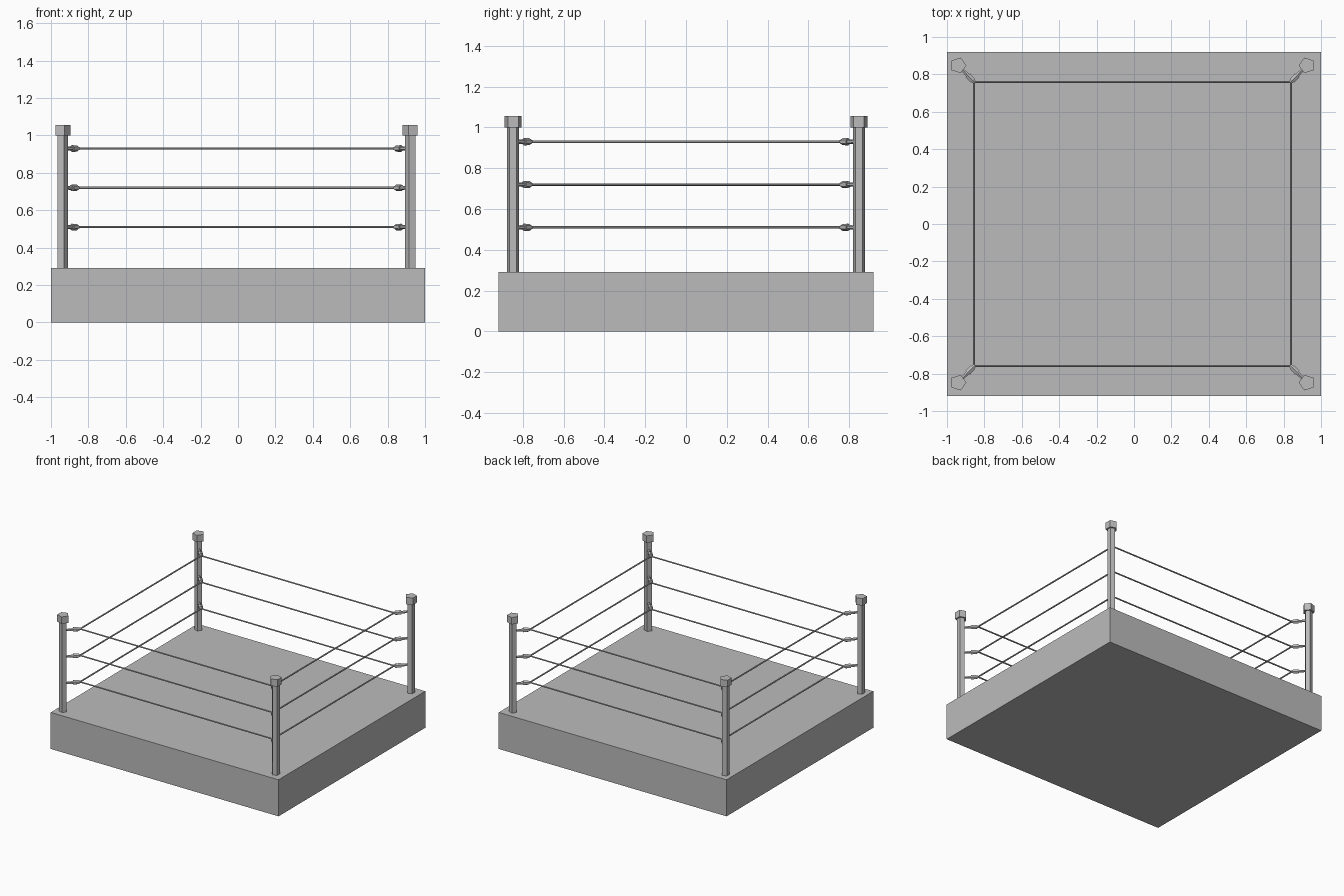
import bpy, math
from mathutils import Vector

cube = bpy.data.objects.get("Cube")
if cube:
    bpy.data.objects.remove(cube, do_unlink=True)

grey = bpy.data.materials.new("plain_grey")
grey.use_nodes = True
colour = (0.5, 0.5, 0.5, 1)
grey.diffuse_color = colour
grey.node_tree.nodes["Principled BSDF"].inputs["Base Color"].default_value = colour

CX = -0.008                      # the posts and ropes sit a touch off centre
POST_X, POST_Y = 0.932, 0.848
ROPE_X, ROPE_Y = 0.847, 0.76
DECK, POST_TOP, CAP_TOP = 0.29, 1.0, 1.055
ROPE_HEIGHTS = (0.51, 0.72, 0.93)


def finish(name):
    obj = bpy.context.object
    obj.name = name
    obj.data.materials.append(grey)
    return obj


def rod(name, a, b, r1, r2, sides):
    """Flat-sided tapered rod running from a to b."""
    a, b = Vector(a), Vector(b)
    bpy.ops.mesh.primitive_cone_add(vertices=sides, radius1=r1, radius2=r2,
                                    depth=(b - a).length, location=(a + b) / 2)
    obj = finish(name)
    obj.rotation_euler = (b - a).to_track_quat('Z', 'Y').to_euler()
    return obj


def pillar(name, x, y, z1, z2, radius, turn):
    """Upright five-sided column with its flat side facing outward."""
    bpy.ops.mesh.primitive_cylinder_add(vertices=5, radius=radius, depth=z2 - z1,
                                        location=(x, y, (z1 + z2) / 2),
                                        rotation=(0, 0, turn))
    return finish(name)


# Platform
bpy.ops.mesh.primitive_cube_add(size=1, location=(0, 0, DECK / 2))
finish("platform").scale = (2, 1.84, DECK)

# Corner posts, caps and rope tensioners
for sx, side in ((-1, "right"), (1, "left")):
    for sy, end in ((-1, "front"), (1, "back")):
        tag = f"{end}_{side}"
        x, y = CX + sx * POST_X, sy * POST_Y
        turn = sx * math.pi / 2
        pillar(f"post_{tag}", x, y, DECK, POST_TOP, 0.03, turn)
        pillar(f"post_cap_{tag}", x, y, POST_TOP, CAP_TOP, 0.0437, turn)
        for i, z in enumerate(ROPE_HEIGHTS, 1):
            post = Vector((x, y, z))
            corner = Vector((CX + sx * ROPE_X, sy * ROPE_Y, z))
            rod(f"tensioner_shaft_{tag}_{i}", post, post.lerp(corner, 0.65), 0.008, 0.012, 6)
            rod(f"tensioner_head_{tag}_{i}", post.lerp(corner, 0.6),
                post.lerp(corner, 0.92), 0.018, 0.017, 6)
            rod(f"tensioner_tip_{tag}_{i}", post.lerp(corner, 0.92),
                post.lerp(corner, 1.06), 0.014, 0.008, 6)

# Ropes
left, right = CX + ROPE_X, CX - ROPE_X
for i, z in enumerate(ROPE_HEIGHTS, 1):
    for y, end in ((-ROPE_Y, "front"), (ROPE_Y, "back")):
        rod(f"rope_{end}_{i}", (right, y, z), (left, y, z), 0.006, 0.006, 6)
    for x, side in ((right, "right"), (left, "left")):
        rod(f"rope_{side}_{i}", (x, -ROPE_Y, z), (x, ROPE_Y, z), 0.006, 0.006, 6)
